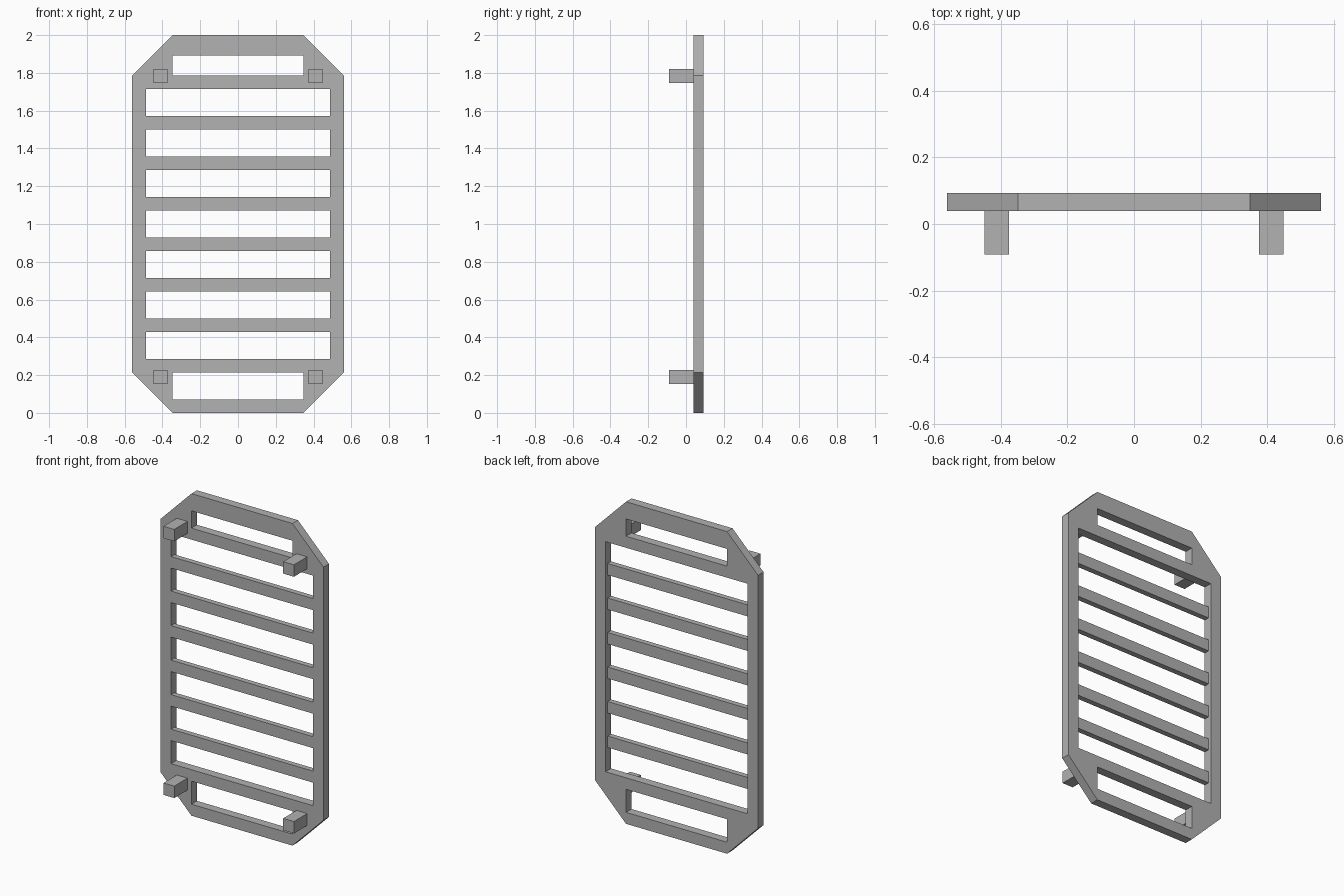
import bpy
import bmesh
from math import radians
from mathutils import Matrix

cube = bpy.data.objects.get("Cube")
if cube:
    bpy.data.objects.remove(cube, do_unlink=True)

GREY = (0.445, 0.445, 0.445, 1)
mat = bpy.data.materials.new("mid grey")
mat.use_nodes = True
mat.diffuse_color = GREY
mat.node_tree.nodes["Principled BSDF"].inputs["Base Color"].default_value = GREY

U = 2 / 28                      # height module: one bar, half a gap
FRONT, BACK = 0.039, 0.093      # frame depth in y
BAR_BACK = 0.073                # bars sit recessed from the back
HALF_W, SLOT_W, GAP_W = 0.56, 0.347, 0.487


def add_object(name, mesh):
    obj = bpy.data.objects.new(name, mesh)
    mesh.materials.clear()
    mesh.materials.append(mat)
    bpy.context.collection.objects.link(obj)
    return obj


def box(name, x, y, z):
    """Box from (min, max) pairs."""
    bm = bmesh.new()
    bmesh.ops.create_cube(bm, size=1)
    for v in bm.verts:
        v.co = [r[0] if c < 0 else r[1] for c, r in zip(v.co, (x, y, z))]
    mesh = bpy.data.meshes.new(name)
    bm.to_mesh(mesh)
    bm.free()
    return add_object(name, mesh)


def rect(w, z0, z1):
    return [(-w, z0), (w, z0), (w, z1), (-w, z1)]


# Frame: chamfered outline with end slots and one large opening
right_side = [(SLOT_W, 0), (HALF_W, 3 * U), (HALF_W, 25 * U), (SLOT_W, 28 * U)]
outline = right_side + [(-x, z) for x, z in reversed(right_side)]
loops = [outline,
         rect(SLOT_W, U, 3 * U),
         rect(GAP_W, 4 * U, 24 * U),
         rect(SLOT_W, 25 * U, 26.5 * U)]

curve = bpy.data.curves.new("frame_profile", "CURVE")
curve.dimensions = "2D"
curve.fill_mode = "BOTH"
curve.extrude = (BACK - FRONT) / 2
for loop in loops:
    spline = curve.splines.new("POLY")
    spline.points.add(len(loop) - 1)
    for p, (x, z) in zip(spline.points, loop):
        p.co = (x, z, 0, 1)
    spline.use_cyclic_u = True

helper = bpy.data.objects.new("frame_profile", curve)
bpy.context.collection.objects.link(helper)
depsgraph = bpy.context.evaluated_depsgraph_get()
mesh = bpy.data.meshes.new_from_object(helper.evaluated_get(depsgraph))
bpy.data.objects.remove(helper, do_unlink=True)
mesh.transform(Matrix.Translation((0, (FRONT + BACK) / 2, 0))
               @ Matrix.Rotation(radians(90), 4, "X"))

# Weld the extruded shell and keep it flat shaded
bm = bmesh.new()
bm.from_mesh(mesh)
bmesh.ops.remove_doubles(bm, verts=bm.verts, dist=0.0001)
bmesh.ops.recalc_face_normals(bm, faces=bm.faces)
for f in bm.faces:
    f.smooth = False
bm.to_mesh(mesh)
bm.free()
mesh.name = "frame"
add_object("frame", mesh)

# Cross bars
for i in range(6):
    z = (6 + 3 * i) * U
    box(f"cross_bar_{i + 1}", (-GAP_W, GAP_W), (FRONT, BAR_BACK), (z, z + U))

# Mounting pegs at the four corners
for level, z in (("lower", 0.189), ("upper", 1.783)):
    for side, x in (("right", -0.411), ("left", 0.411)):
        box(f"{level}_{side}_peg", (x - 0.037, x + 0.037),
            (-0.091, FRONT), (z - 0.037, z + 0.037))
